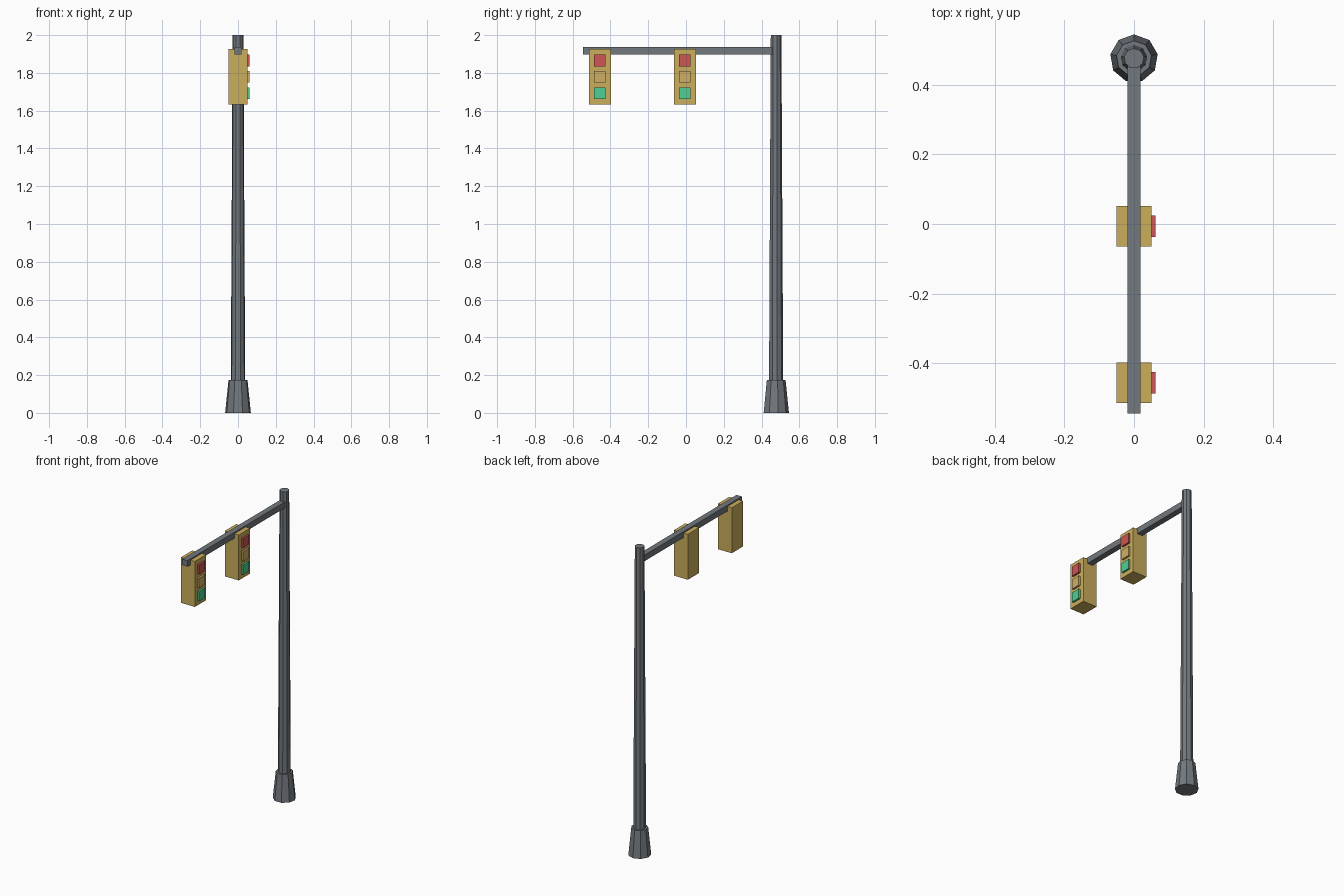
import bpy
import math

cube = bpy.data.objects.get("Cube")
if cube:
    bpy.data.objects.remove(cube, do_unlink=True)


def make_material(name, colour):
    mat = bpy.data.materials.new(name)
    mat.use_nodes = True
    mat.diffuse_color = (*colour, 1)
    mat.node_tree.nodes["Principled BSDF"].inputs["Base Color"].default_value = (*colour, 1)
    return mat


steel = make_material("grey_steel", (0.17, 0.19, 0.21))
housing_yellow = make_material("housing_yellow", (0.60, 0.43, 0.11))
lamp_colours = {
    "red": make_material("lamp_red", (0.62, 0.09, 0.09)),
    "amber": make_material("lamp_amber", (0.62, 0.43, 0.13)),
    "green": make_material("lamp_green", (0.08, 0.62, 0.29)),
}


def box(name, low, high, mat):
    centre = [(a + b) / 2 for a, b in zip(low, high)]
    bpy.ops.mesh.primitive_cube_add(size=1, location=centre)
    obj = bpy.context.object
    obj.name = name
    obj.scale = [b - a for a, b in zip(low, high)]
    bpy.ops.object.transform_apply(location=False, rotation=False)
    obj.data.materials.append(mat)


def tapered_post(name, bottom_radius, top_radius, z_low, z_high):
    bpy.ops.mesh.primitive_cone_add(
        vertices=9, radius1=bottom_radius, radius2=top_radius,
        depth=z_high - z_low, location=(0, POLE_Y, (z_low + z_high) / 2))
    obj = bpy.context.object
    obj.name = name
    obj.data.materials.append(steel)


# Pole, flared foot and overhead arm
POLE_Y = 0.476
tapered_post("foot", 0.069, 0.051, 0, 0.175)
tapered_post("pole", 0.039, 0.029, 0.1, 2)
box("arm", (-0.019, -0.545, 1.897), (0.019, POLE_Y, 1.936), steel)

# Two signal heads, each with three square lamps on the left side
for label, y in (("inner", -0.006), ("outer", -0.456)):
    box(label + "_housing", (-0.05, y - 0.058, 1.632), (0.05, y + 0.058, 1.927), housing_yellow)
    for i, (colour, mat) in enumerate(lamp_colours.items()):
        z = 1.866 - i * 0.087
        box(f"{label}_{colour}_lamp", (0.045, y - 0.031, z - 0.031),
            (0.062, y + 0.031, z + 0.031), mat)
